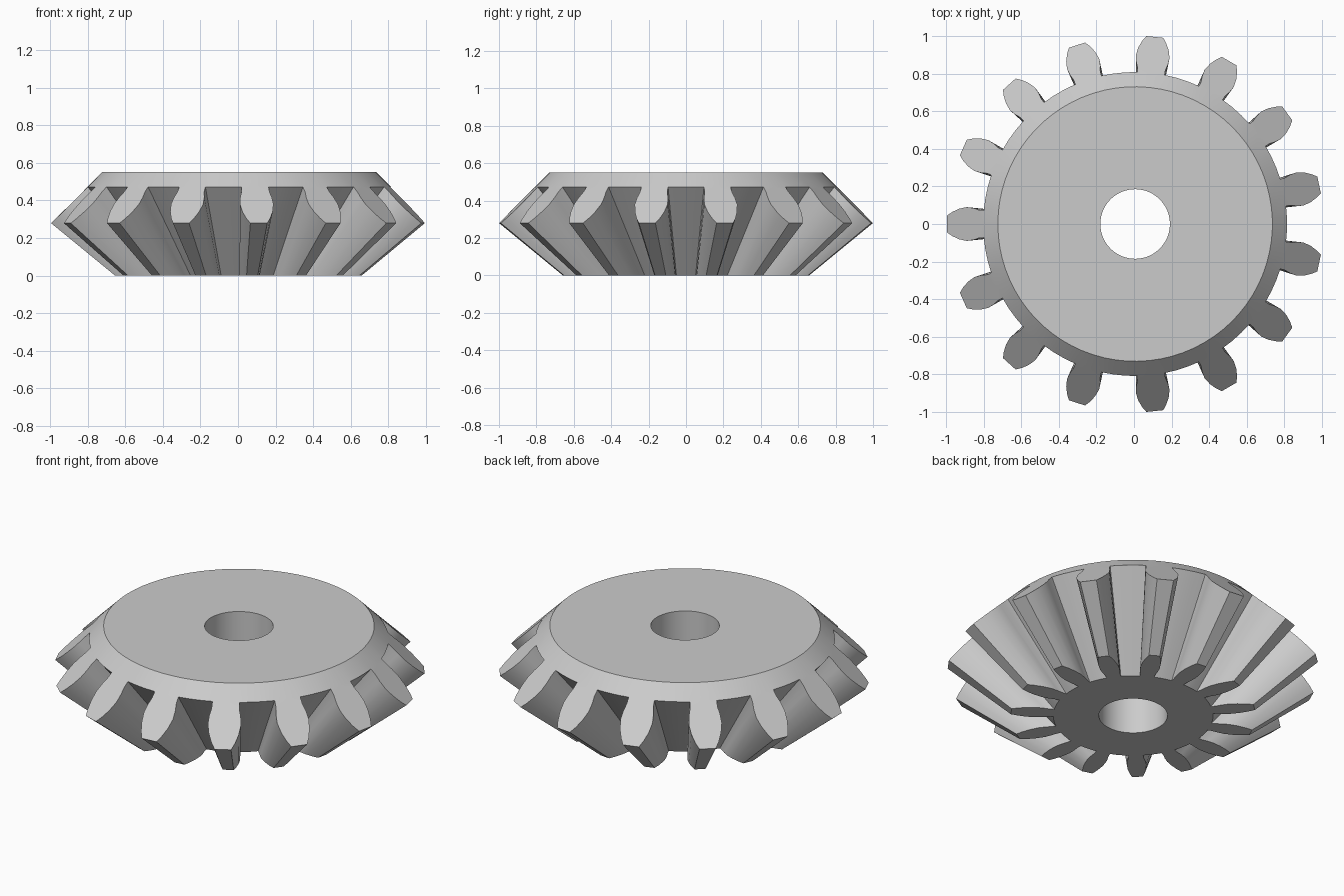
import bpy, bmesh
from math import cos, sin, radians, tau

if "Cube" in bpy.data.objects:
    bpy.data.objects.remove(bpy.data.objects["Cube"], do_unlink=True)

TEETH = 15
HEIGHT = 0.55
BORE_R = 0.185
RIM_R = 0.73
BACK = RIM_R + HEIGHT      # the back cone is 45 degrees: r + z = BACK
APEX = 0.54                # depth of the pitch apex below the base
CENTRE_X = 0.006
# Tooth flank on the back cone, root to tip: radius and half width
FLANK = [(0.808, 0.073), (0.835, 0.075), (0.865, 0.085), (0.9, 0.09),
         (0.94, 0.081), (0.975, 0.064), (1.001, 0.045)]
ROOT_R = FLANK[0][0]
PITCH = tau / TEETH
START = radians(12)

bm = bmesh.new()


def vert(r, angle, z):
    return bm.verts.new((CENTRE_X + r * cos(angle), r * sin(angle), z))


def pair(r, angle):
    """A point on the back cone and its projection to the base through the apex."""
    z = BACK - r
    return vert(r, angle, z), vert(r * APEX / (z + APEX), angle, 0)


def bridge(a, b):
    for i in range(len(a)):
        j = (i + 1) % len(a)
        bm.faces.new((a[i], a[j], b[j], b[i]))


# Angles of the circular rings: three under each tooth, two in each valley
half = FLANK[0][1] / ROOT_R
gap = (PITCH - 2 * half) / 3
steps = (-half, 0, half, half + gap, half + 2 * gap)
angles = [START + k * PITCH + s for k in range(TEETH) for s in steps]

bore_top = [vert(BORE_R, a, HEIGHT) for a in angles]
bore_base = [vert(BORE_R, a, 0) for a in angles]
rim = [vert(RIM_R, a, HEIGHT) for a in angles]
root = [pair(ROOT_R, a) for a in angles]
root_top, root_base = [p[0] for p in root], [p[1] for p in root]

# Gear blank: bore, top face, back cone and base
bridge(bore_base, bore_top)
bridge(bore_top, rim)
bridge(rim, root_top)
bridge(root_base, bore_base)

for k in range(TEETH):
    mid = START + k * PITCH
    i = k * len(steps)
    # Tooth outline from one root corner over the tip to the other
    outline = [root[i]]
    outline += [pair(r, mid - w / r) for r, w in FLANK[1:]]
    outline += [pair(r, mid + w / r) for r, w in reversed(FLANK[1:])]
    outline.append(root[i + 2])
    # Valley floor runs on to the next tooth
    floor = [root[(i + n) % len(root)] for n in (2, 3, 4, 5)]
    for path in (outline, floor):
        for (a, a0), (b, b0) in zip(path, path[1:]):
            bm.faces.new((a, b, b0, a0))
    # Tooth ends on the back cone and on the base
    for end in (0, 1):
        bm.faces.new([p[end] for p in outline] + [root[i + 1][end]])

bmesh.ops.recalc_face_normals(bm, faces=bm.faces)
mesh = bpy.data.meshes.new("bevel_gear")
bm.to_mesh(mesh)
bm.free()
gear = bpy.data.objects.new("bevel_gear", mesh)
bpy.context.collection.objects.link(gear)

# Plain grey metal
grey = bpy.data.materials.new("light_grey")
grey.use_nodes = True
colour = (0.6, 0.6, 0.6, 1)
grey.diffuse_color = colour
grey.node_tree.nodes["Principled BSDF"].inputs["Base Color"].default_value = colour
mesh.materials.append(grey)

bpy.ops.object.select_all(action="DESELECT")
gear.select_set(True)
bpy.context.view_layer.objects.active = gear
bpy.ops.object.shade_smooth_by_angle(angle=radians(25))
